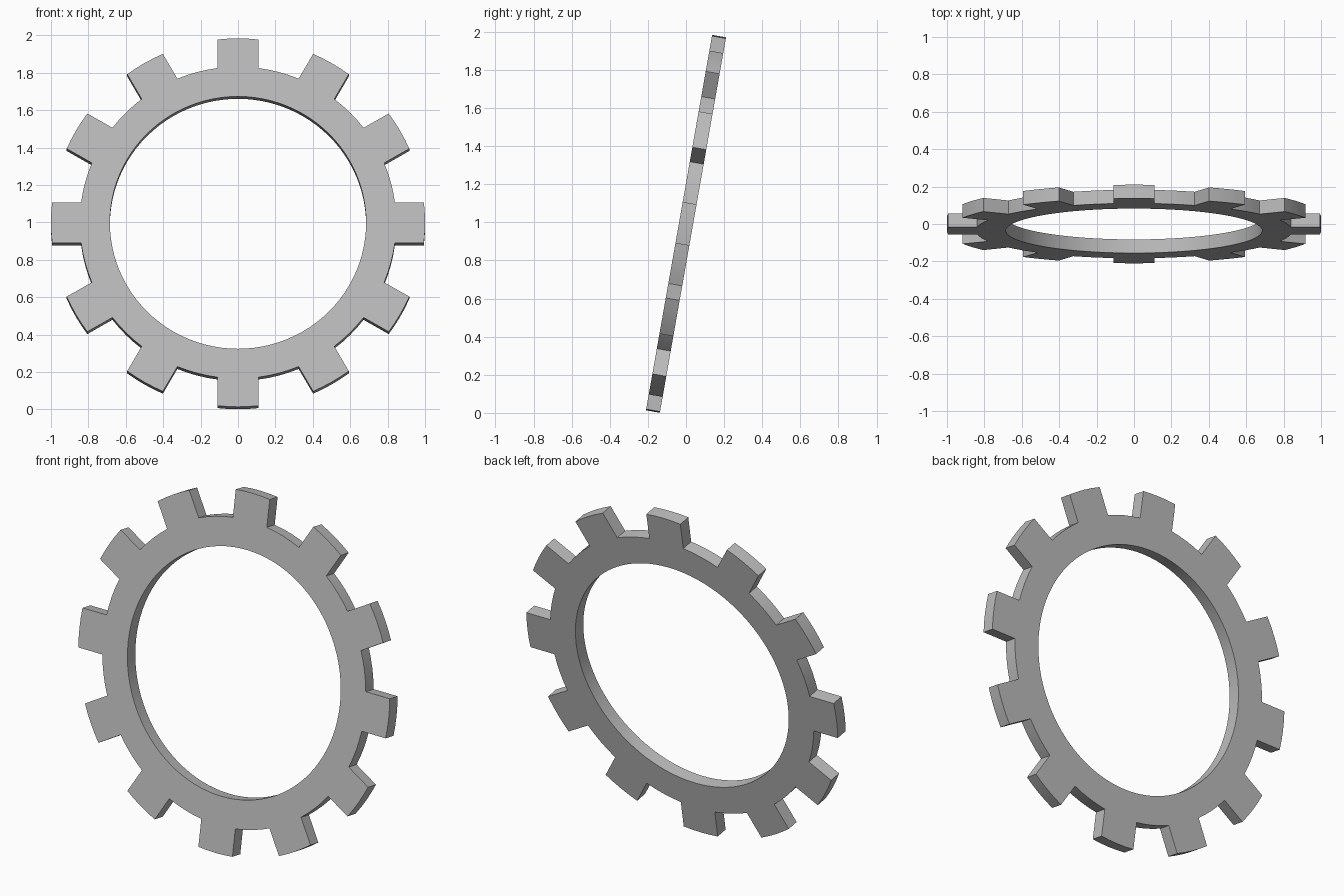
import bpy, bmesh
from math import sin, cos, asin, sqrt, tau, radians
from mathutils import Matrix

if "Cube" in bpy.data.objects:
    bpy.data.objects.remove(bpy.data.objects["Cube"])

TEETH = 12
STEPS = 4                 # segments along each tooth and each gap
R_HOLE, R_ROOT, R_TIP = 0.685, 0.846, 1.0
HALF_WIDTH = 0.11
THICK = 0.074
TILT = radians(-10)
CENTRE_Z = 0.992

grey = bpy.data.materials.new("light_grey")
grey.use_nodes = True
colour = (0.5, 0.5, 0.5, 1)
grey.diffuse_color = colour
grey.node_tree.nodes["Principled BSDF"].inputs["Base Color"].default_value = colour

bm = bmesh.new()


def point(radius, angle):
    return bm.verts.new((radius * sin(angle), -THICK / 2, radius * cos(angle)))


def strip(inner, outer):
    for i in range(len(inner) - 1):
        bm.faces.new((inner[i], inner[i + 1], outer[i + 1], outer[i]))


# Flat sheet: ring band plus parallel-sided teeth with rounded tips
half = asin(HALF_WIDTH / R_ROOT)
pitch = tau / TEETH
hole, root = [], []
for t in range(TEETH):
    mid = t * pitch
    offsets = [HALF_WIDTH * (2 * i / STEPS - 1) for i in range(STEPS + 1)]
    base = [point(R_ROOT, mid + asin(x / R_ROOT)) for x in offsets]
    tip = [point(R_TIP, mid + asin(x / R_TIP)) for x in offsets]
    strip(base, tip)
    gap_angles = [mid + half + (pitch - 2 * half) * i / STEPS for i in range(1, STEPS)]
    root += base + [point(R_ROOT, a) for a in gap_angles]
    hole += [point(R_HOLE, mid + asin(x / R_ROOT)) for x in offsets]
    hole += [point(R_HOLE, a) for a in gap_angles]
strip(hole + hole[:1], root + root[:1])

# Give the sheet its thickness and lean it back
grown = bmesh.ops.extrude_face_region(bm, geom=bm.faces[:], use_keep_orig=True)
new_verts = [g for g in grown["geom"] if isinstance(g, bmesh.types.BMVert)]
bmesh.ops.translate(bm, verts=new_verts, vec=(0, THICK, 0))
bmesh.ops.recalc_face_normals(bm, faces=bm.faces[:])
bm.transform(Matrix.Translation((0, 0, CENTRE_Z)) @ Matrix.Rotation(TILT, 4, "X"))

mesh = bpy.data.meshes.new("gear_ring")
bm.to_mesh(mesh)
bm.free()
mesh.materials.append(grey)
gear = bpy.data.objects.new("gear_ring", mesh)
bpy.context.collection.objects.link(gear)

# Smooth arcs, crisp corners
bpy.ops.object.select_all(action="DESELECT")
gear.select_set(True)
bpy.context.view_layer.objects.active = gear
bpy.ops.object.shade_smooth_by_angle(angle=radians(30))
